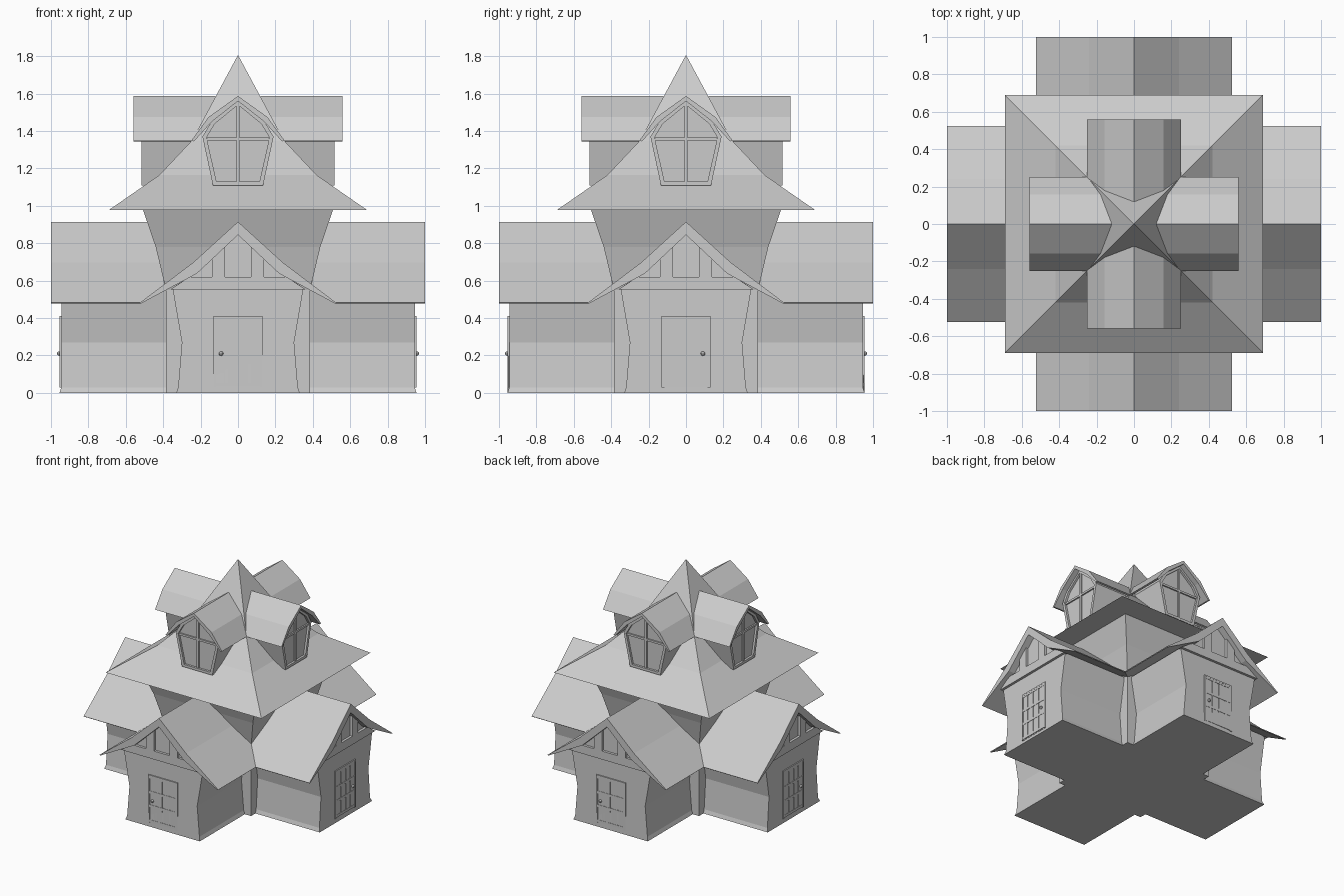
import bpy, bmesh
from mathutils import Matrix

if "Cube" in bpy.data.objects:
    bpy.data.objects.remove(bpy.data.objects["Cube"])

# The four sides: front, its diagonal reflection on the right, and both turned by 180 degrees
DIAG = Matrix(((0, -1, 0, 0), (-1, 0, 0, 0), (0, 0, 1, 0), (0, 0, 0, 1)))
TURN = Matrix.Diagonal((-1, -1, 1, 1))
SIDES = {"front": Matrix.Identity(4), "right": DIAG, "back": TURN, "left": TURN @ DIAG}


def finish(name, bm):
    bmesh.ops.remove_doubles(bm, verts=bm.verts, dist=1e-5)
    bmesh.ops.recalc_face_normals(bm, faces=bm.faces)
    me = bpy.data.meshes.new(name)
    bm.to_mesh(me)
    bm.free()
    ob = bpy.data.objects.new(name, me)
    bpy.context.collection.objects.link(ob)


def four(name, bm):
    """Place a front-facing part on all four sides."""
    for side, mat in SIDES.items():
        copy = bm.copy()
        bmesh.ops.recalc_face_normals(copy, faces=copy.faces)
        copy.transform(mat)
        finish(f"{side}_{name}", copy)
    bm.free()


def skin(bm, rings, caps=True):
    """Join closed rings of points with quads."""
    rows = [[bm.verts.new(p) for p in r] for r in rings]
    n = len(rows[0])
    for a, b in zip(rows, rows[1:]):
        for i in range(n):
            j = (i + 1) % n
            bm.faces.new((a[i], a[j], b[j], b[i]))
    if caps:
        bm.faces.new(rows[0])
        bm.faces.new(rows[-1])
    return rows


def prism(bm, pts, y0, y1):
    """Extrude an x-z outline in y; the ends may be functions of (x, z)."""
    f = y0 if callable(y0) else lambda x, z: y0
    g = y1 if callable(y1) else lambda x, z: y1
    skin(bm, [[(x, f(x, z), z) for x, z in pts], [(x, g(x, z), z) for x, z in pts]])


def bar(bm, x0, x1, z0, z1, y0, y1):
    prism(bm, [(x0, z0), (x1, z0), (x1, z1), (x0, z1)], y0, y1)


def mirror(half):
    """Full outline from its right half, leaving points on the axis single."""
    return half + [(-x, z) for x, z in reversed(half) if x > 0]


def chevron(top, under):
    """Roof section from the right halves of its top and underside, apex first."""
    left = lambda h: [(-x, z) for x, z in reversed(h[1:])]
    return left(top) + top + list(reversed(under)) + list(reversed(left(under)))


def square_loft(name, profile):
    bm = bmesh.new()
    skin(bm, [[(-r, -r, z), (r, -r, z), (r, r, z), (-r, r, z)] for r, z in profile])
    finish(name, bm)


# Central tower and its flared pyramid roof
square_loft("tower", [(.385, 0), (.385, .55), (.44, .78), (.51, .985)])
square_loft("main_roof", [(.69, .978), (.42, 1.165), (.246, 1.35), (.001, 1.805)])

# Wing walls with a flared foot
bm = bmesh.new()
wall = mirror([(.33, 0), (.32, .03), (.30, .27), (.35, .56), (.22, .65), (0, .86)])
prism(bm, wall, lambda x, z: -.955 if z == 0 else -.945, 0)
four("wing_walls", bm)

# Wing roof, mitred at the diagonals
bm = bmesh.new()
roof = chevron([(0, .915), (.24, .697), (.525, .482)], [(0, .845), (.22, .638), (.52, .477)])
prism(bm, roof, -1, lambda x, z: -abs(x))
four("wing_roof", bm)

# Gable timbers: tie beam and two struts
bm = bmesh.new()
prism(bm, mirror([(.36, .553), (.26, .62)]), -.965, -.93)
for s in (-1, 1):
    prism(bm, [(s * .07, .62), (s * .14, .62), (s * .14, .72), (s * .07, .785)], -.965, -.93)
four("gable_timbers", bm)

# Door: backing, planks with gaps, rails and surround
bm = bmesh.new()
bar(bm, -.12, .12, .03, .40, -.947, -.93)
for i in range(4):
    x = -.09 + .06 * i
    bar(bm, x - .024, x + .024, .04, .40, -.951, -.94)
for z in (.035, .155, .265, .385):
    bar(bm, -.12, .12, z, z + .02, -.953, -.94)
for s in (-1, 1):
    bar(bm, s * .115, s * .13, .03, .41, -.954, -.93)
bar(bm, -.13, .13, .40, .412, -.954, -.93)
four("door", bm)

# Door knob
bm = bmesh.new()
bmesh.ops.create_uvsphere(bm, u_segments=8, v_segments=6, radius=.012,
                          matrix=Matrix.Translation((-.09, -.956, .21)))
four("door_knob", bm)

# Dormer body; its front is the window glass
outer = mirror([(.134, 1.11), (.19, 1.37), (.14, 1.455), (0, 1.565)])
inner = mirror([(.115, 1.13), (.168, 1.365), (.125, 1.438), (0, 1.54)])
bm = bmesh.new()
prism(bm, outer, -.50, -.12)
four("dormer_body", bm)

# Window frame and glazing bars
bm = bmesh.new()
at = lambda pts, y: [(x, y, z) for x, z in pts]
skin(bm, [at(outer, -.49), at(outer, -.517), at(inner, -.517), at(inner, -.49)], caps=False)
bar(bm, -.008, .008, 1.12, 1.55, -.511, -.49)
bar(bm, -.165, .165, 1.35, 1.366, -.511, -.49)
four("window_frame", bm)

# Dormer roof
bm = bmesh.new()
cap = chevron([(0, 1.587), (.157, 1.475), (.25, 1.348)], [(0, 1.56), (.14, 1.45), (.235, 1.345)])
prism(bm, cap, -.56, -.12)
four("dormer_roof", bm)
